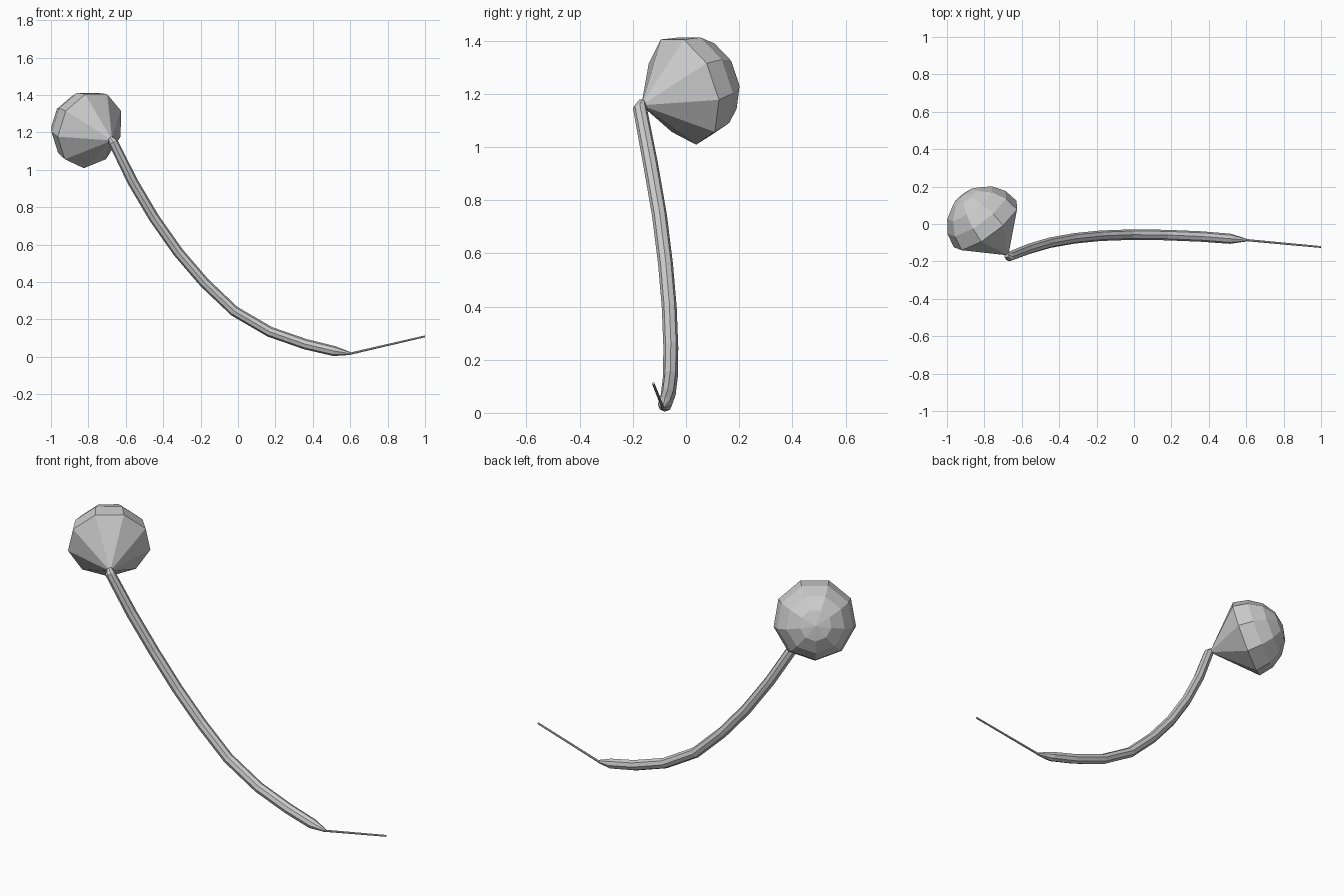
import bpy, bmesh
from math import sin, cos, pi, radians
from mathutils import Vector

if "Cube" in bpy.data.objects:
    bpy.data.objects.remove(bpy.data.objects["Cube"])


def finish(name, bm):
    bmesh.ops.recalc_face_normals(bm, faces=bm.faces)
    mesh = bpy.data.meshes.new(name)
    bm.to_mesh(mesh)
    bm.free()
    obj = bpy.data.objects.new(name, mesh)
    bpy.context.collection.objects.link(obj)


def skin(bm, rings):
    for a, b in zip(rings, rings[1:]):
        for i in range(len(a)):
            j = (i + 1) % len(a)
            bm.faces.new((a[i], a[j], b[j], b[i]))


def ring(bm, centre, u, v, r, n):
    return [bm.verts.new(centre + r * (cos(2 * pi * i / n) * u + sin(2 * pi * i / n) * v))
            for i in range(n)]


def tube(name, pts, radii, n):
    bm = bmesh.new()
    pts = [Vector(p) for p in pts]
    rings = []
    for i, p in enumerate(pts):
        t = (pts[min(i + 1, len(pts) - 1)] - pts[max(i - 1, 0)]).normalized()
        u = Vector((0, 1, 0))
        u = (u - u.dot(t) * t).normalized()
        rings.append(ring(bm, p, u, t.cross(u), radii[i], n))
    skin(bm, rings)
    bm.faces.new(rings[0])
    bm.faces.new(rings[-1])
    finish(name, bm)


# Bulb: nine-sided dome closed by a cone that meets the stem
apex = Vector((-0.672, -0.168, 1.157))
centre = Vector((-0.79, -0.008, 1.213))
axis = (centre - apex).normalized()
down = Vector((0, 0, -1))
down = (down - down.dot(axis) * axis).normalized()
side = axis.cross(down)
R, N = 0.212, 9
bm = bmesh.new()
rings = []
for lat in (0, 22.5, 45, 67.5):
    a = radians(lat)
    rings.append(ring(bm, centre + axis * R * sin(a), down, side, R * cos(a), N))
skin(bm, rings)
for tip, rim in ((apex, rings[0]), (centre + axis * R, rings[-1])):
    tip = bm.verts.new(tip)
    for i in range(N):
        bm.faces.new((tip, rim[i], rim[(i + 1) % N]))
finish("bulb", bm)

# Curved stem, tapering at both ends
path = [(-0.682, -0.165, 1.170), (-0.668, -0.174, 1.150), (-0.565, -0.134, 0.940),
        (-0.45, -0.100, 0.745), (-0.32, -0.077, 0.560), (-0.18, -0.063, 0.397),
        (-0.02, -0.057, 0.245), (0.17, -0.059, 0.134), (0.36, -0.067, 0.068),
        (0.515, -0.079, 0.031), (0.60, -0.086, 0.018)]
tube("stem", path, [0.015] + [0.026] + [0.028] * 7 + [0.027, 0.008], 8)

# Thin straight wire at the lower end
tube("wire", [(0.59, -0.085, 0.015), (1.0, -0.123, 0.110)], [0.006, 0.005], 8)
